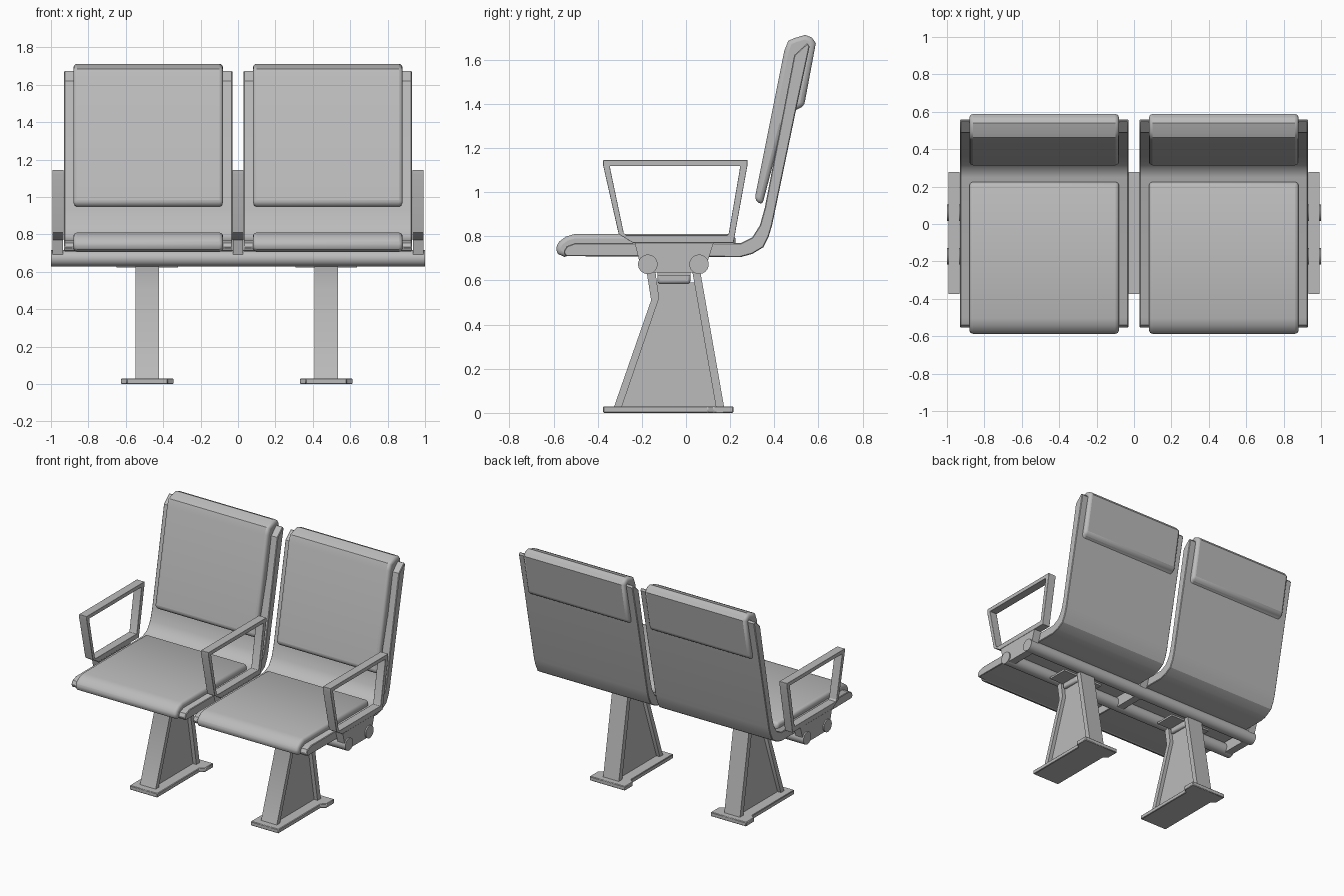
import bpy
import bmesh
from math import radians

cube = bpy.data.objects.get("Cube")
if cube:
    bpy.data.objects.remove(cube, do_unlink=True)

grey = bpy.data.materials.new("light grey")
grey.use_nodes = True
grey.diffuse_color = (0.5, 0.5, 0.5, 1)
grey.node_tree.nodes["Principled BSDF"].inputs["Base Color"].default_value = grey.diffuse_color


def finish(bm, name, bevel=0.0, segments=2):
    """Turn a bmesh into a named object with smooth shading and optional bevel."""
    bmesh.ops.recalc_face_normals(bm, faces=bm.faces)
    mesh = bpy.data.meshes.new(name)
    bm.to_mesh(mesh)
    bm.free()
    mesh.materials.append(grey)
    obj = bpy.data.objects.new(name, mesh)
    bpy.context.collection.objects.link(obj)
    if bevel:
        mod = obj.modifiers.new("soft edges", "BEVEL")
        mod.width, mod.segments = bevel, segments
        mod.limit_method, mod.angle_limit = "ANGLE", radians(50)
    bpy.ops.object.select_all(action="DESELECT")
    obj.select_set(True)
    bpy.context.view_layer.objects.active = obj
    bpy.ops.object.shade_smooth_by_angle(angle=radians(32))
    return obj


def extrude(name, outline, start, end, axis="x", bevel=0.0, segments=2):
    """Extrude a (y, z) outline along x, or an (x, y) outline along z."""
    bm = bmesh.new()
    place = (lambda p: (start, *p)) if axis == "x" else (lambda p: (*p, start))
    face = bm.faces.new([bm.verts.new(place(p)) for p in outline])
    moved = bmesh.ops.extrude_face_region(bm, geom=[face])["geom"]
    shift = (end - start, 0, 0) if axis == "x" else (0, 0, end - start)
    bmesh.ops.translate(bm, vec=shift,
                        verts=[v for v in moved if isinstance(v, bmesh.types.BMVert)])
    return finish(bm, name, bevel, segments)


def ring(name, outer, inner, start, end, bevel=0.0):
    """Extruded frame between two (y, z) outlines with equal point counts."""
    bm = bmesh.new()
    loops = [[bm.verts.new((x, *p)) for p in pts]
             for x, pts in ((start, outer), (end, outer), (end, inner), (start, inner))]
    n = len(outer)
    for a, b in zip(loops, loops[1:] + loops[:1]):
        for i in range(n):
            j = (i + 1) % n
            bm.faces.new((a[i], a[j], b[j], b[i]))
    return finish(bm, name, bevel)


def box(x0, x1, y0, y1):
    return [(x0, y0), (x1, y0), (x1, y1), (x0, y1)]


# Side profiles of the seat
shell = [(-0.545, 0.71), (0.245, 0.705), (0.30, 0.72), (0.35, 0.75), (0.375, 0.80),
         (0.39, 0.85), (0.50, 1.38), (0.56, 1.66), (0.55, 1.675), (0.49, 1.62),
         (0.357, 0.93), (0.335, 0.85), (0.30, 0.795), (0.25, 0.77), (-0.50, 0.77),
         (-0.54, 0.755), (-0.555, 0.73)]
seat_pad = [(-0.55, 0.706), (-0.58, 0.72), (-0.592, 0.745), (-0.575, 0.775),
            (-0.545, 0.798), (-0.505, 0.81), (0.205, 0.81), (0.225, 0.80),
            (0.225, 0.745), (-0.48, 0.735)]
back_pad = [(0.345, 0.94), (0.31, 0.965), (0.445, 1.64), (0.463, 1.685), (0.49, 1.697),
            (0.54, 1.712), (0.57, 1.70), (0.588, 1.675), (0.535, 1.39), (0.495, 1.37),
            (0.44, 1.3)]

for side, x in (("right", -0.48), ("left", 0.48)):
    extrude(side + "_seat_shell", shell, x - 0.45, x + 0.45, bevel=0.004, segments=1)
    extrude(side + "_seat_cushion", seat_pad, x - 0.40, x + 0.40, bevel=0.02, segments=3)
    extrude(side + "_back_cushion", back_pad, x - 0.40, x + 0.40, bevel=0.02, segments=3)

# Cross tubes under the seats
for name, y in (("front_tube", -0.173), ("rear_tube", 0.059)):
    bm = bmesh.new()
    bmesh.ops.create_cone(bm, cap_ends=True, segments=32, radius1=0.044, radius2=0.044, depth=2)
    for v in bm.verts:
        v.co = (v.co.z, v.co.x + y, v.co.y + 0.673)
    finish(bm, name)

# Armrests with the brackets that hold them to the tubes
arm_outer = [(-0.375, 1.145), (-0.375, 1.12), (-0.305, 0.81), (-0.24, 0.77),
             (0.215, 0.77), (0.222, 0.81), (0.278, 1.12), (0.278, 1.145)]
arm_inner = [(-0.345, 1.118), (-0.342, 1.10), (-0.282, 0.815), (-0.272, 0.805),
             (0.188, 0.805), (0.194, 0.815), (0.243, 1.10), (0.245, 1.118)]
bracket = [(-0.235, 0.78), (-0.205, 0.66), (-0.17, 0.636), (0.055, 0.636),
           (0.09, 0.66), (0.128, 0.78)]
for name, x in (("right", -0.963), ("middle", 0), ("left", 0.963)):
    ring(name + "_armrest", arm_outer, arm_inner, x - 0.03, x + 0.03, bevel=0.004)
    extrude(name + "_arm_bracket", bracket, x - 0.028, x + 0.028)

# Legs: two sloping flanges, a thin web, a foot plate and a top clamp
front_flange = [(-0.325, 0.03), (-0.158, 0.51), (-0.18, 0.65),
                (-0.14, 0.65), (-0.122, 0.52), (-0.29, 0.03)]
rear_flange = [(0.172, 0.03), (0.063, 0.65), (0.027, 0.65), (0.135, 0.03)]
web = [(-0.30, 0.02), (-0.13, 0.52), (-0.145, 0.59), (0.04, 0.59), (0.145, 0.02)]
foot = [(-0.11, -0.375), (0.11, -0.375), (0.11, 0.10), (0.14, 0.125), (0.14, 0.215),
        (-0.14, 0.215), (-0.14, 0.125), (-0.11, 0.10)]
for side, x in (("right", -0.485), ("left", 0.472)):
    extrude(side + "_leg_front_flange", front_flange, x - 0.062, x + 0.062)
    extrude(side + "_leg_rear_flange", rear_flange, x - 0.062, x + 0.062)
    extrude(side + "_leg_web", web, x - 0.035, x + 0.035)
    extrude(side + "_foot_plate", [(x + px, py) for px, py in foot], 0, 0.03, axis="z",
            bevel=0.004, segments=1)
    extrude(side + "_leg_clamp", box(-0.13, 0.02, 0.585, 0.635), x - 0.055, x + 0.055,
            bevel=0.012)
    extrude(side + "_clamp_plate", box(x - 0.165, x + 0.165, -0.13, 0.02), 0.622, 0.636, axis="z")
